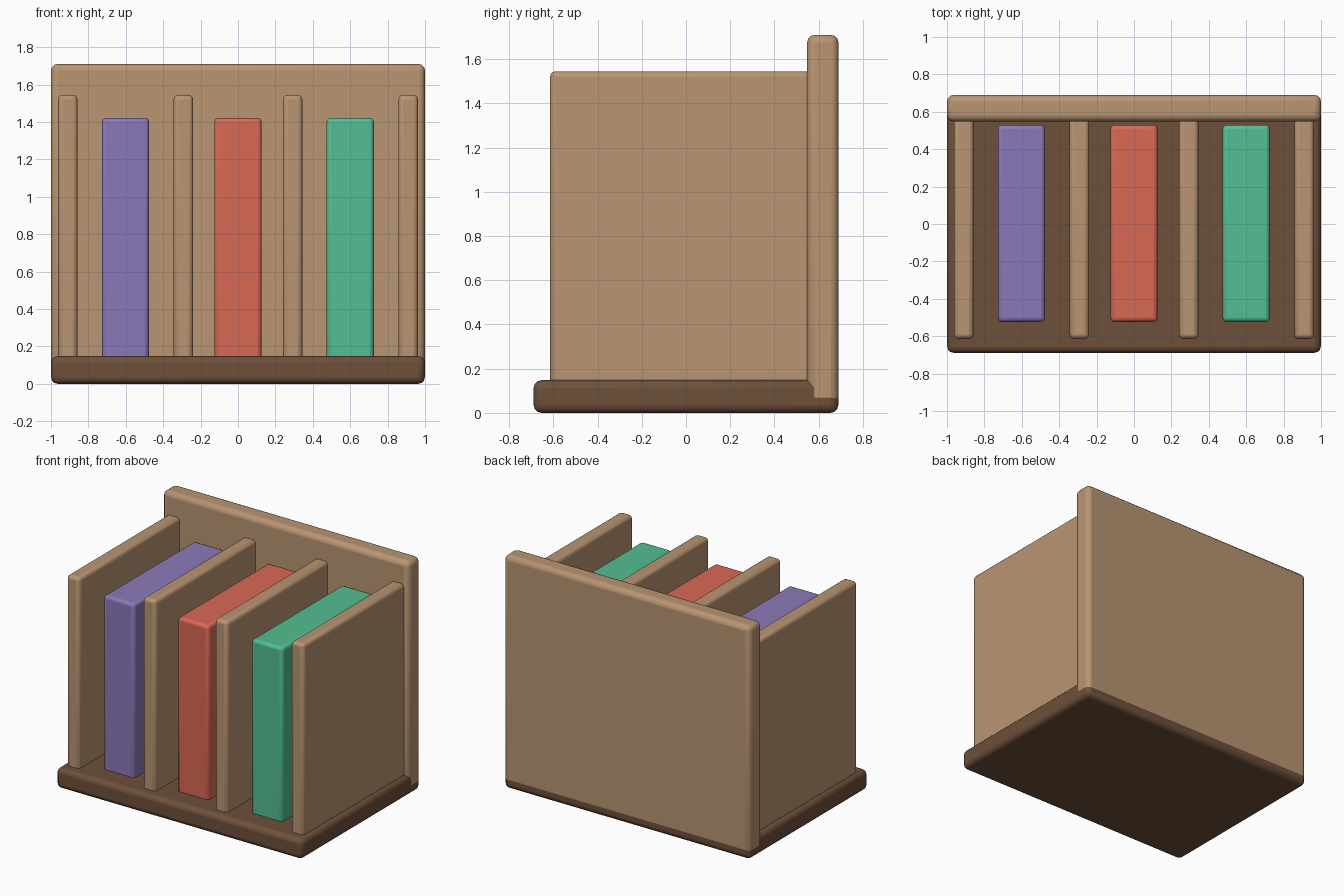
import bpy

cube = bpy.data.objects.get("Cube")
if cube:
    bpy.data.objects.remove(cube, do_unlink=True)


def material(name, color):
    mat = bpy.data.materials.new(name)
    mat.use_nodes = True
    rgba = (*color, 1)
    mat.diffuse_color = rgba
    mat.node_tree.nodes["Principled BSDF"].inputs["Base Color"].default_value = rgba
    return mat


light_wood = material("light wood", (0.49, 0.30, 0.17))
dark_wood = material("dark wood", (0.155, 0.08, 0.043))
purple = material("purple", (0.26, 0.19, 0.48))
red = material("red", (0.70, 0.14, 0.09))
green = material("green", (0.085, 0.52, 0.29))


def rounded_box(name, x, y, z, bevel, mat):
    """Box with softened edges; x, y and z are (low, high) ranges."""
    ranges = (x, y, z)
    bpy.ops.mesh.primitive_cube_add(size=1, location=[(a + b) / 2 for a, b in ranges])
    obj = bpy.context.object
    obj.name = name
    obj.scale = [b - a for a, b in ranges]
    bpy.ops.object.transform_apply(location=False, rotation=False, scale=True)
    obj.data.materials.append(mat)
    mod = obj.modifiers.new("soft edges", "BEVEL")
    mod.width = bevel
    mod.segments = 3
    bpy.ops.object.shade_smooth_by_angle()
    return obj


# Base board and tall back panel
rounded_box("base", (-0.999, 0.999), (-0.689, 0.689), (0, 0.148), 0.035, dark_wood)
rounded_box("back_panel", (-1, 1), (0.548, 0.69), (0.037, 1.71), 0.035, light_wood)

# Upright dividers
for i, x in enumerate((-0.91, -0.292, 0.292, 0.91)):
    rounded_box(f"divider_{i + 1}", (x - 0.052, x + 0.052), (-0.615, 0.6),
                (0.08, 1.545), 0.025, light_wood)

# Coloured books standing between the dividers
for name, x, mat in (("purple_book", -0.602, purple), ("red_book", 0, red),
                     ("green_book", 0.6, green)):
    rounded_box(name, (x - 0.126, x + 0.126), (-0.523, 0.53), (0.11, 1.422), 0.022, mat)
